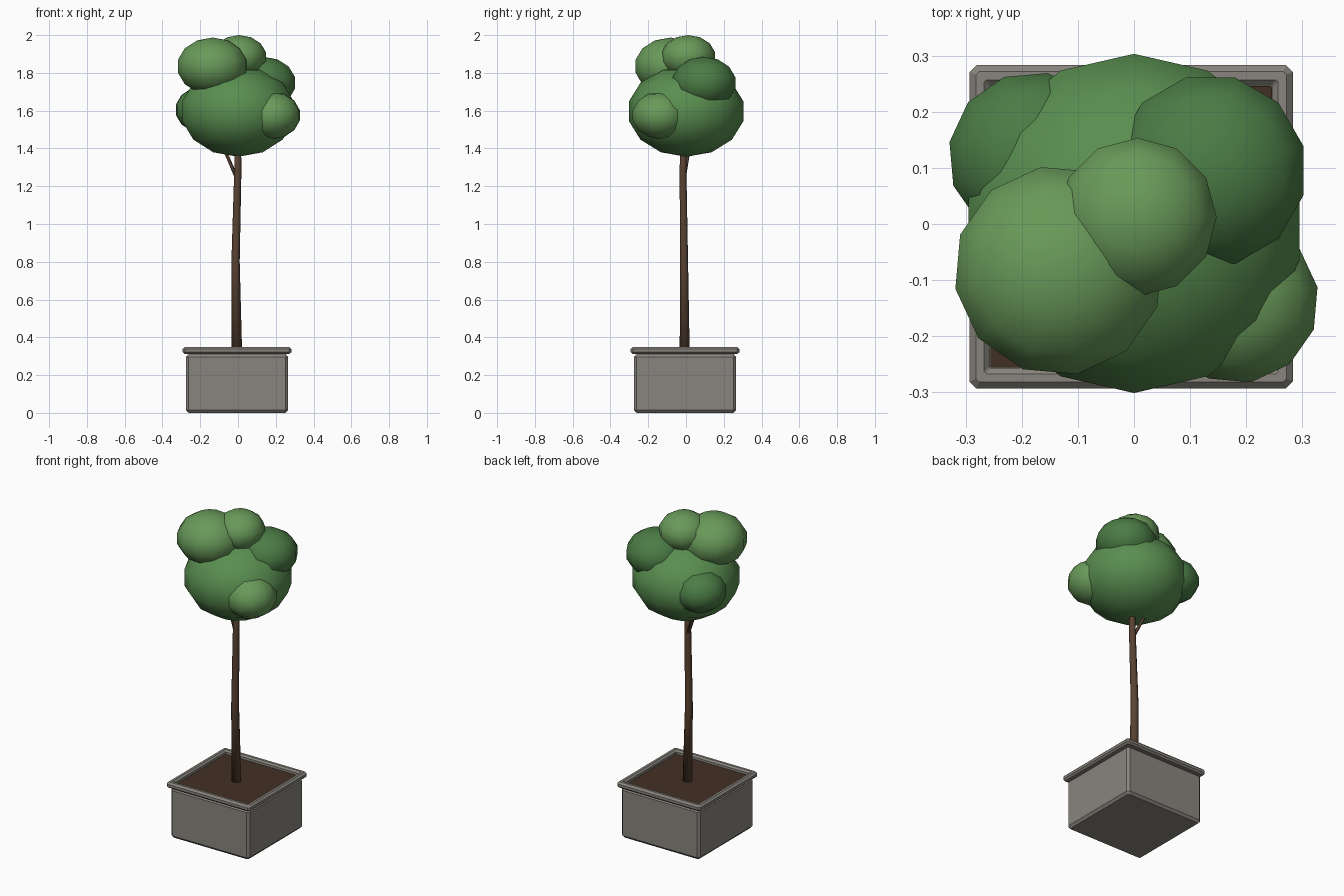
import bpy, bmesh
from math import sin, cos, pi, radians
from mathutils import Matrix

if "Cube" in bpy.data.objects:
    bpy.data.objects.remove(bpy.data.objects["Cube"])


def material(name, rgb):
    m = bpy.data.materials.new(name)
    m.diffuse_color = (*rgb, 1)
    m.use_nodes = True
    m.node_tree.nodes["Principled BSDF"].inputs["Base Color"].default_value = m.diffuse_color
    return m


STONE = material("stone", (0.25, 0.235, 0.21))
SOIL = material("soil", (0.055, 0.03, 0.018))
BARK = material("bark", (0.10, 0.055, 0.032))
LIGHT = material("leaf_light", (0.14, 0.32, 0.10))
MID = material("leaf_mid", (0.10, 0.27, 0.08))
DARK = material("leaf_dark", (0.07, 0.20, 0.06))


def finish(name, bm, mat, smooth=False):
    bmesh.ops.recalc_face_normals(bm, faces=bm.faces)
    for f in bm.faces:
        f.smooth = smooth
    me = bpy.data.meshes.new(name)
    bm.to_mesh(me)
    bm.free()
    me.materials.append(mat)
    ob = bpy.data.objects.new(name, me)
    bpy.context.collection.objects.link(ob)
    return ob


def loft(name, rings, mat, closed=False, smooth=False):
    """Skin a list of point rings; cap the ends unless the loft closes on itself."""
    bm = bmesh.new()
    loops = [[bm.verts.new(p) for p in r] for r in rings]
    n = len(loops[0])
    pairs = list(zip(loops, loops[1:])) + ([(loops[-1], loops[0])] if closed else [])
    for a, b in pairs:
        for i in range(n):
            j = (i + 1) % n
            bm.faces.new((a[i], a[j], b[j], b[i]))
    if not closed:
        bm.faces.new(loops[0])
        bm.faces.new(loops[-1])
    return finish(name, bm, mat, smooth)


OFF = -0.005  # planter centre


def square(h, z, c):
    """Square ring with chamfered corners."""
    k = h - c
    pts = [(h, -k), (h, k), (k, h), (-k, h), (-h, k), (-h, -k), (-k, -h), (k, -h)]
    return [(x + OFF, y + OFF, z) for x, y in pts]


# Planter: body, rim and soil
loft("planter_body", [square(0.257, 0, 0.006), square(0.27, 0.015, 0.014),
                      square(0.27, 0.297, 0.014), square(0.257, 0.312, 0.006)], STONE)
loft("planter_rim", [square(h, z, c) for h, z, c in (
    (0.277, 0.312, 0.006), (0.288, 0.322, 0.012), (0.288, 0.338, 0.012), (0.277, 0.349, 0.006),
    (0.262, 0.349, 0.004), (0.252, 0.339, 0.002), (0.252, 0.312, 0.002))], STONE, closed=True)
loft("soil", [square(0.251, 0.305, 0.002), square(0.251, 0.325, 0.002)], SOIL)


# Trunk and branch: tapered tubes through (x, y, z, radius)
def tube(name, path, sides):
    loft(name, [[(x + r * cos(2 * pi * i / sides), y + r * sin(2 * pi * i / sides), z)
                 for i in range(sides)] for x, y, z, r in path], BARK, smooth=True)


tube("trunk", [(-0.006, -0.007, 0.31, 0.028), (-0.013, -0.010, 0.80, 0.022),
               (-0.001, -0.016, 1.28, 0.019), (0.0, -0.012, 1.55, 0.015)], 10)
tube("branch", [(-0.006, -0.012, 1.24, 0.011), (-0.066, 0.012, 1.38, 0.010),
                (-0.11, 0.03, 1.48, 0.008)], 7)


# Foliage: overlapping squashed spheres (centre, radius, height radius, segments, turn)
def clump(name, loc, r, rz, seg, turn, mat):
    bm = bmesh.new()
    bmesh.ops.create_uvsphere(bm, u_segments=seg, v_segments=7, radius=1)
    bm.transform(Matrix.Translation(loc) @ Matrix.Rotation(radians(turn), 4, 'Z')
                 @ Matrix.Diagonal((r, r, rz, 1)))
    finish(name, bm, mat, True)


for args in (
    ("crown_main", (0, 0.001, 1.597), 0.310, 0.241, 14, 0, MID),
    ("clump_front_left", (-0.134, -0.083, 1.835), 0.192, 0.152, 12, 10, LIGHT),
    ("clump_top", (0.006, 0.012, 1.885), 0.145, 0.115, 12, 0, LIGHT),
    ("clump_back_right", (0.136, 0.095, 1.747), 0.176, 0.138, 12, 15, DARK),
    ("clump_front_right", (0.183, -0.138, 1.575), 0.150, 0.125, 12, 10, LIGHT),
    ("clump_back_left", (-0.180, 0.120, 1.605), 0.155, 0.125, 12, 20, DARK),
):
    clump(*args)
